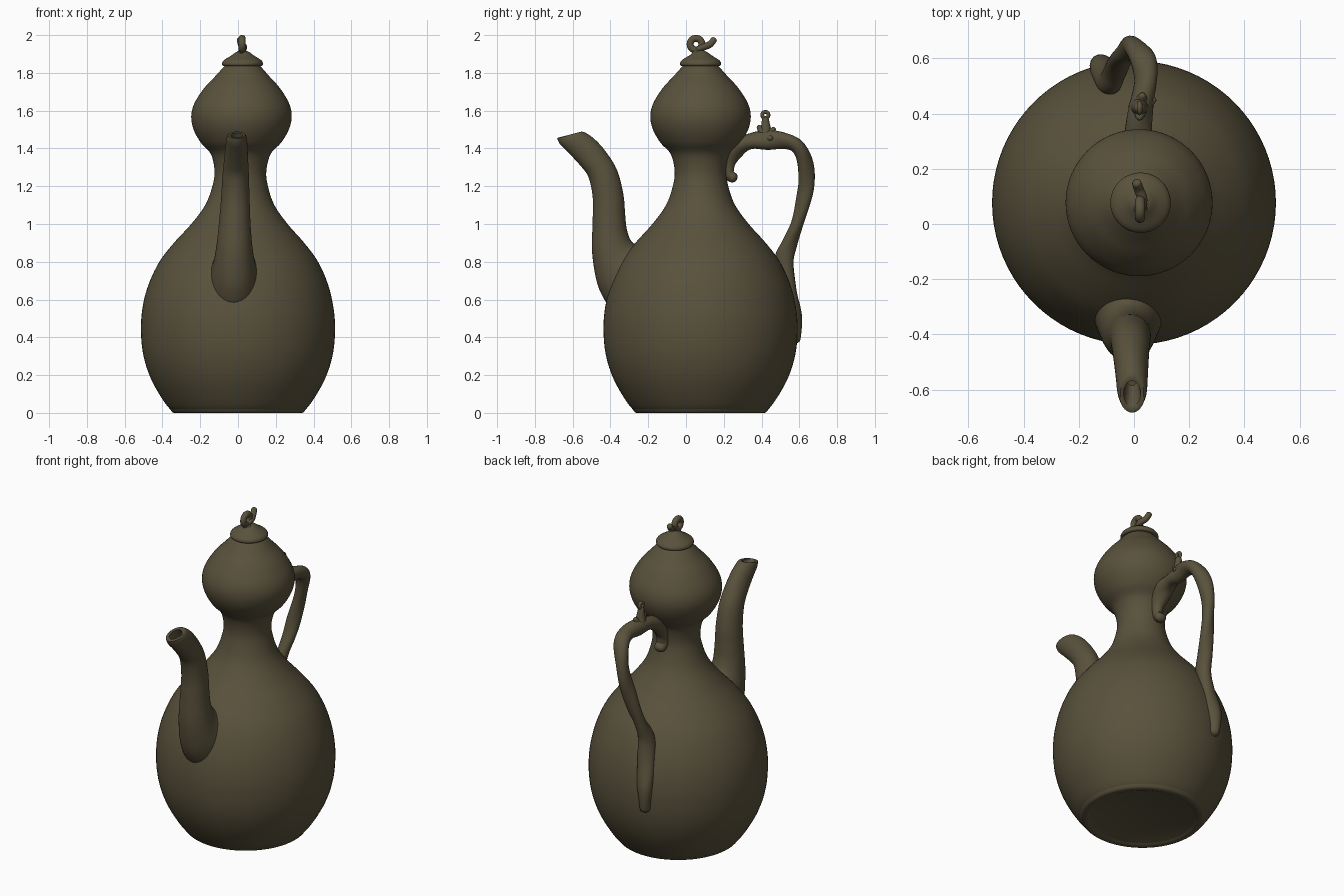
import bpy, bmesh
from math import sin, cos, pi
from mathutils import Vector

old = bpy.data.objects.get("Cube")
if old:
    bpy.data.objects.remove(old, do_unlink=True)

clay = bpy.data.materials.new("dark olive clay")
clay.use_nodes = True
COLOUR = (0.10, 0.083, 0.045, 1)
clay.diffuse_color = COLOUR
shader = clay.node_tree.nodes["Principled BSDF"]
shader.inputs["Base Color"].default_value = COLOUR
shader.inputs["Roughness"].default_value = 0.7

AXIS_Y = 0.077


def spline(rows, steps):
    """Smooth (Catmull-Rom) interpolation of rows of numbers."""
    rows = [Vector(r) for r in rows]
    result = []
    for i in range(len(rows) - 1):
        a, b = rows[max(i - 1, 0)], rows[i]
        c, d = rows[i + 1], rows[min(i + 2, len(rows) - 1)]
        for s in range(steps):
            t = s / steps
            result.append(b + (c - a) * (t / 2)
                          + (a * 2 - b * 5 + c * 4 - d) * (t * t / 2)
                          + (b * 3 - a - c * 3 + d) * (t ** 3 / 2))
    return result + [rows[-1]]


def loft(name, rings):
    """Skin a list of equal rings and cap both ends."""
    bm = bmesh.new()
    loops = [[bm.verts.new(p) for p in ring] for ring in rings]
    n = len(loops[0])
    for low, high in zip(loops, loops[1:]):
        for i in range(n):
            j = (i + 1) % n
            bm.faces.new((low[i], low[j], high[j], high[i]))
    bm.faces.new(loops[0][::-1])
    bm.faces.new(loops[-1])
    bmesh.ops.recalc_face_normals(bm, faces=bm.faces)
    mesh = bpy.data.meshes.new(name)
    bm.to_mesh(mesh)
    bm.free()
    obj = bpy.data.objects.new(name, mesh)
    bpy.context.collection.objects.link(obj)
    mesh.materials.append(clay)
    bpy.ops.object.select_all(action="DESELECT")
    obj.select_set(True)
    bpy.context.view_layer.objects.active = obj
    bpy.ops.object.shade_smooth_by_angle(angle=pi / 4)
    return obj


def angles(n):
    return [2 * pi * i / n for i in range(n)]


def lathe(name, profile, steps):
    """Turn a (radius, height) profile; the upper part leans slightly to +x."""
    rings = []
    for r, z in spline(profile, steps):
        lean = max(0, z - 0.6) * 0.019
        rings.append([(lean + r * cos(a), AXIS_Y + r * sin(a), z) for a in angles(80)])
    return loft(name, rings)


def branch(name, rows, steps=8, lobes=0.0, twist=0.0):
    """Round tube through (x, y, z, radius) rows, with optional twisted grooves."""
    path = spline(rows, steps)
    pts = [p.to_3d() for p in path]
    rings, side = [], Vector((1, 0, 0))
    for k, p in enumerate(pts):
        along = (pts[min(k + 1, len(pts) - 1)] - pts[max(k - 1, 0)]).normalized()
        side = (side - along * side.dot(along)).normalized()
        other = along.cross(side)
        ring = []
        for a in angles(20):
            r = path[k][3] * (1 + lobes * cos(2 * a - twist * k))
            ring.append(p + (side * cos(a) + other * sin(a)) * r)
        rings.append(ring)
    # rounded ends
    for end, nxt, where in ((0, 1, 0), (-1, -2, None)):
        p, r = pts[end], path[end][3]
        out = (p - pts[nxt]).normalized()
        base = rings[end]
        caps = [[p + (v - p) * cos(t) + out * r * 0.7 * sin(t) for v in base]
                for t in (0.5, 1.0, 1.45)]
        rings = caps[::-1] + rings if where == 0 else rings + caps
    return loft(name, rings)


def ring_loop(name, x, y, z, major, minor):
    """Small closed ring lying in the side plane."""
    bpy.ops.mesh.primitive_torus_add(location=(x, y, z), rotation=(0, pi / 2, 0),
                                     major_radius=major, minor_radius=minor,
                                     major_segments=32, minor_segments=16)
    obj = bpy.context.object
    obj.name = name
    obj.data.materials.append(clay)
    bpy.ops.object.shade_smooth()
    return obj


# double-gourd body, with a shallow recessed foot
lathe("foot", [(0.30, 0.008), (0.32, 0.0), (0.345, 0.002), (0.36, 0.02)], 4)
lathe("body", [(0.30, 0.008), (0.35, 0.012), (0.405, 0.08), (0.465, 0.19), (0.502, 0.31),
               (0.514, 0.44), (0.505, 0.56), (0.475, 0.68), (0.42, 0.8), (0.345, 0.9),
               (0.255, 1.0), (0.183, 1.1), (0.147, 1.2), (0.137, 1.28), (0.158, 1.37),
               (0.212, 1.43), (0.252, 1.5), (0.266, 1.57), (0.25, 1.64), (0.2, 1.72),
               (0.145, 1.78), (0.1, 1.83), (0.08, 1.845)], 5)

# lid
lathe("lid", [(0.085, 1.835), (0.104, 1.838), (0.109, 1.85), (0.098, 1.868), (0.06, 1.892),
              (0.035, 1.91), (0.01, 1.922)], 5)
ring_loop("lid_knob_ring", 0.022, 0.053, 1.952, 0.031, 0.0185)
branch("lid_knob_stem", [(0.025, 0.06, 1.89, 0.035), (0.023, 0.055, 1.915, 0.022),
                         (0.022, 0.05, 1.93, 0.014)])
branch("lid_knob_twig", [(0.03, 0.06, 1.925, 0.014), (0.03, 0.092, 1.937, 0.018),
                         (0.018, 0.125, 1.95, 0.018), (0.01, 0.148, 1.975, 0.017)])

# spout: each row is lower edge (y, z), upper edge (y, z), centre x, half width
spout_rows = [(-0.39, 0.54, -0.2, 0.88, -0.02, 0.14),
              (-0.438, 0.61, -0.25, 0.885, -0.02, 0.122),
              (-0.474, 0.70, -0.29, 0.91, -0.02, 0.106),
              (-0.497, 0.85, -0.313, 0.97, -0.019, 0.092),
              (-0.495, 1.0, -0.322, 1.05, -0.017, 0.082),
              (-0.493, 1.13, -0.332, 1.16, -0.014, 0.075),
              (-0.515, 1.245, -0.367, 1.29, -0.012, 0.069),
              (-0.56, 1.31, -0.43, 1.39, -0.01, 0.063),
              (-0.62, 1.375, -0.485, 1.45, -0.008, 0.058),
              (-0.665, 1.42, -0.53, 1.482, -0.007, 0.054),
              (-0.683, 1.453, -0.545, 1.488, -0.007, 0.047)]
rings = []
for y0, z0, y1, z1, xc, half in spline(spout_rows, 5):
    mid = Vector((xc, (y0 + y1) / 2, (z0 + z1) / 2))
    reach = Vector((0, (y1 - y0) / 2, (z1 - z0) / 2))
    rings.append([mid + reach * cos(a) + Vector((half * sin(a), 0, 0)) for a in angles(40)])
# open mouth sunk into the tip
for scale, drop in ((0.9, Vector((0, 0, 0.003))), (0.66, Vector()),
                    (0.58, Vector((0, 0.02, -0.02))), (0.45, Vector((0, 0.06, -0.07)))):
    rings.append([mid + (p - mid) * scale + drop for p in rings[-1]] if scale == 0.9 else
                 [mid + (reach * cos(a) + Vector((half * sin(a), 0, 0))) * scale + drop
                  for a in angles(40)])
loft("spout", rings)

# twisted branch handle, from the curl at the neck down to the ridge on the belly
branch("handle", [(0.01, 0.25, 1.245, 0.031), (0.01, 0.222, 1.27, 0.032),
                  (0.012, 0.222, 1.34, 0.042), (0.015, 0.28, 1.41, 0.05),
                  (0.017, 0.35, 1.44, 0.045), (0.027, 0.43, 1.445, 0.048),
                  (0.042, 0.52, 1.44, 0.041), (0.035, 0.59, 1.41, 0.042),
                  (0.01, 0.63, 1.33, 0.042), (-0.015, 0.638, 1.22, 0.039),
                  (-0.035, 0.618, 1.11, 0.038), (-0.052, 0.588, 1.0, 0.037),
                  (-0.07, 0.55, 0.9, 0.039), (-0.085, 0.518, 0.8, 0.047),
                  (-0.1, 0.54, 0.66, 0.046), (-0.11, 0.568, 0.52, 0.047),
                  (-0.115, 0.567, 0.39, 0.036)], 8, lobes=0.11, twist=0.22)

# twig, buds and small ring on top of the handle
branch("handle_twig", [(0.02, 0.425, 1.45, 0.04), (0.02, 0.423, 1.5, 0.028),
                       (0.02, 0.42, 1.555, 0.018)])
ring_loop("handle_twig_ring", 0.02, 0.42, 1.577, 0.0165, 0.010)
for name, tip in (("front_bud", (0.02, 0.385, 1.515)), ("lower_bud", (0.03, 0.428, 1.4)),
                  ("side_bud", (0.072, 0.45, 1.455)), ("back_bud", (0.03, 0.465, 1.505))):
    root, tip = Vector((0.025, 0.43, 1.45)), Vector(tip)
    branch(name, [(*root, 0.03), (*root.lerp(tip, 0.6), 0.022), (*tip, 0.012)])
